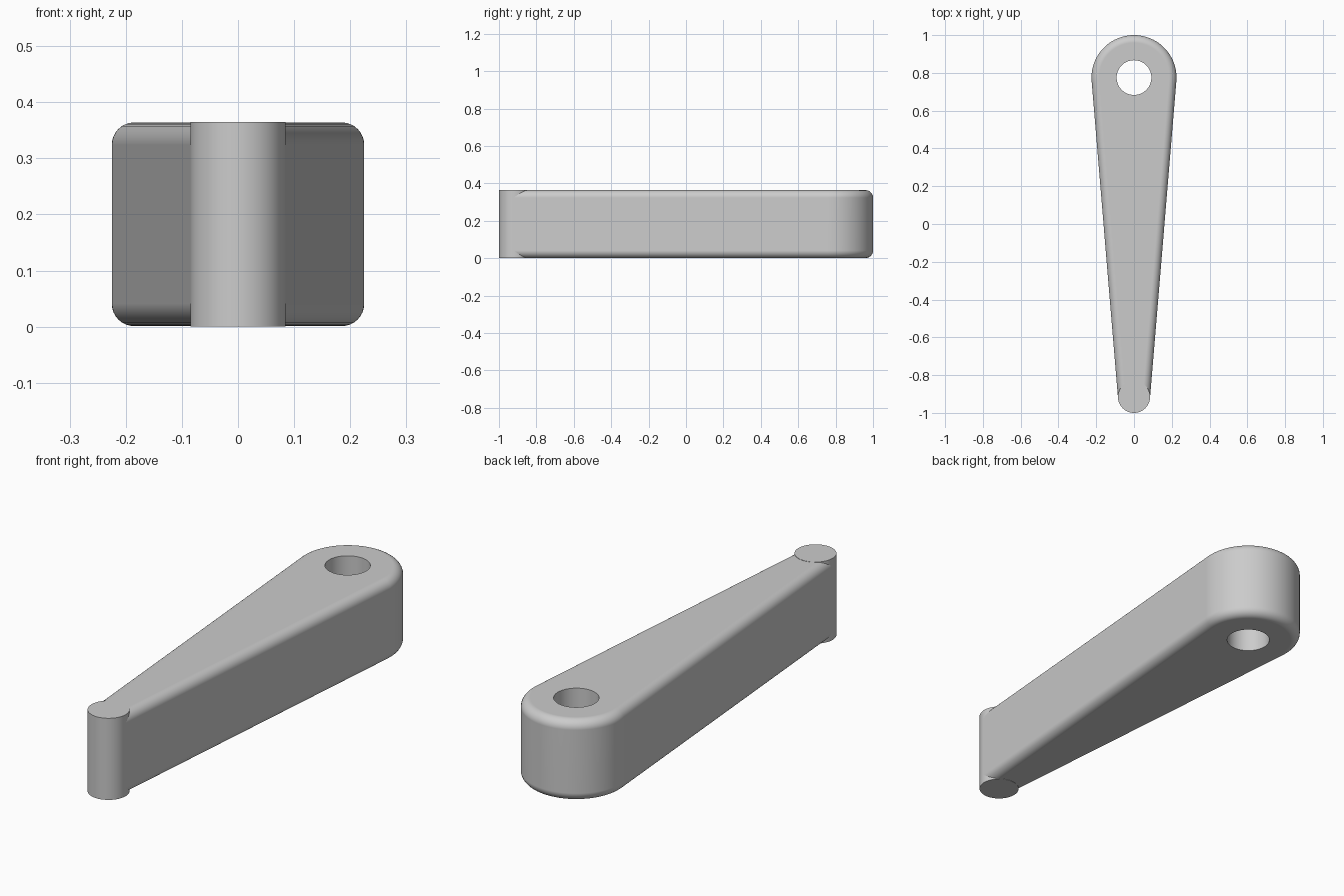
import bpy, bmesh, math

cube = bpy.data.objects.get("Cube")
if cube:
    bpy.data.objects.remove(cube, do_unlink=True)

HEIGHT = 0.365
BIG_Y, BIG_R = 0.775, 0.225
TIP_Y, TIP_R = -0.915, 0.085
HOLE_R, FILLET = 0.092, 0.04
ARC_STEPS, FILLET_STEPS = 48, 8

grey = bpy.data.materials.new("plain grey")
grey.use_nodes = True
grey.diffuse_color = (0.6, 0.6, 0.6, 1)
grey.node_tree.nodes["Principled BSDF"].inputs["Base Color"].default_value = (0.6, 0.6, 0.6, 1)


def outline(inset):
    """Tapered outline: round big end, straight flanks tangent to the tip."""
    lean = math.asin((BIG_R - TIP_R) / (BIG_Y - TIP_Y))
    pts = []
    for i in range(ARC_STEPS + 1):
        a = -lean + (math.pi + 2 * lean) * i / ARC_STEPS
        r = BIG_R - inset
        pts.append((r * math.cos(a), BIG_Y + r * math.sin(a)))
    r = TIP_R - inset
    for side in (-1, 1):
        pts.append((side * r * math.cos(lean), TIP_Y - r * math.sin(lean)))
    return pts


def cylinder(name, radius, y, low, high):
    bpy.ops.mesh.primitive_cylinder_add(vertices=64, radius=radius, depth=high - low,
                                        location=(0, y, (low + high) / 2))
    obj = bpy.context.object
    obj.name = name
    obj.data.materials.append(grey)
    return obj


def smooth(obj):
    bpy.ops.object.select_all(action="DESELECT")
    obj.select_set(True)
    bpy.context.view_layer.objects.active = obj
    bpy.ops.object.shade_smooth_by_angle(angle=math.radians(30))


# Arm: stacked outlines whose inset follows the rounded rim
low, high = 0.001, HEIGHT - 0.001
levels = []
for i in range(FILLET_STEPS + 1):
    a = math.pi / 2 * i / FILLET_STEPS
    levels.append((FILLET * (1 - math.sin(a)), FILLET * (1 - math.cos(a))))
layers = [(d, low + z) for d, z in levels] + [(d, high - z) for d, z in reversed(levels)]

bm = bmesh.new()
rings = [[bm.verts.new((x, y, z)) for x, y in outline(d)] for d, z in layers]
for lower, upper in zip(rings, rings[1:]):
    n = len(lower)
    for i in range(n):
        j = (i + 1) % n
        bm.faces.new((lower[i], lower[j], upper[j], upper[i]))
bm.faces.new(rings[0][::-1])
bm.faces.new(rings[-1])
bmesh.ops.recalc_face_normals(bm, faces=bm.faces)
mesh = bpy.data.meshes.new("arm")
bm.to_mesh(mesh)
bm.free()
arm = bpy.data.objects.new("arm", mesh)
bpy.context.collection.objects.link(arm)
mesh.materials.append(grey)

# Pivot hole through the big end
cutter = cylinder("hole_cutter", HOLE_R, BIG_Y, -0.1, HEIGHT + 0.1)
cutter.hide_render = True
bpy.context.view_layer.objects.active = arm
cut = arm.modifiers.new("pivot hole", "BOOLEAN")
cut.operation = "DIFFERENCE"
cut.solver = "EXACT"
cut.object = cutter
bpy.ops.object.modifier_apply(modifier=cut.name)
bpy.data.objects.remove(cutter, do_unlink=True)
smooth(arm)
flat = arm.modifiers.new("flat faces", "WEIGHTED_NORMAL")
flat.keep_sharp = True

# Upright round pin at the narrow end
smooth(cylinder("tip_pin", TIP_R, TIP_Y, 0, HEIGHT))
